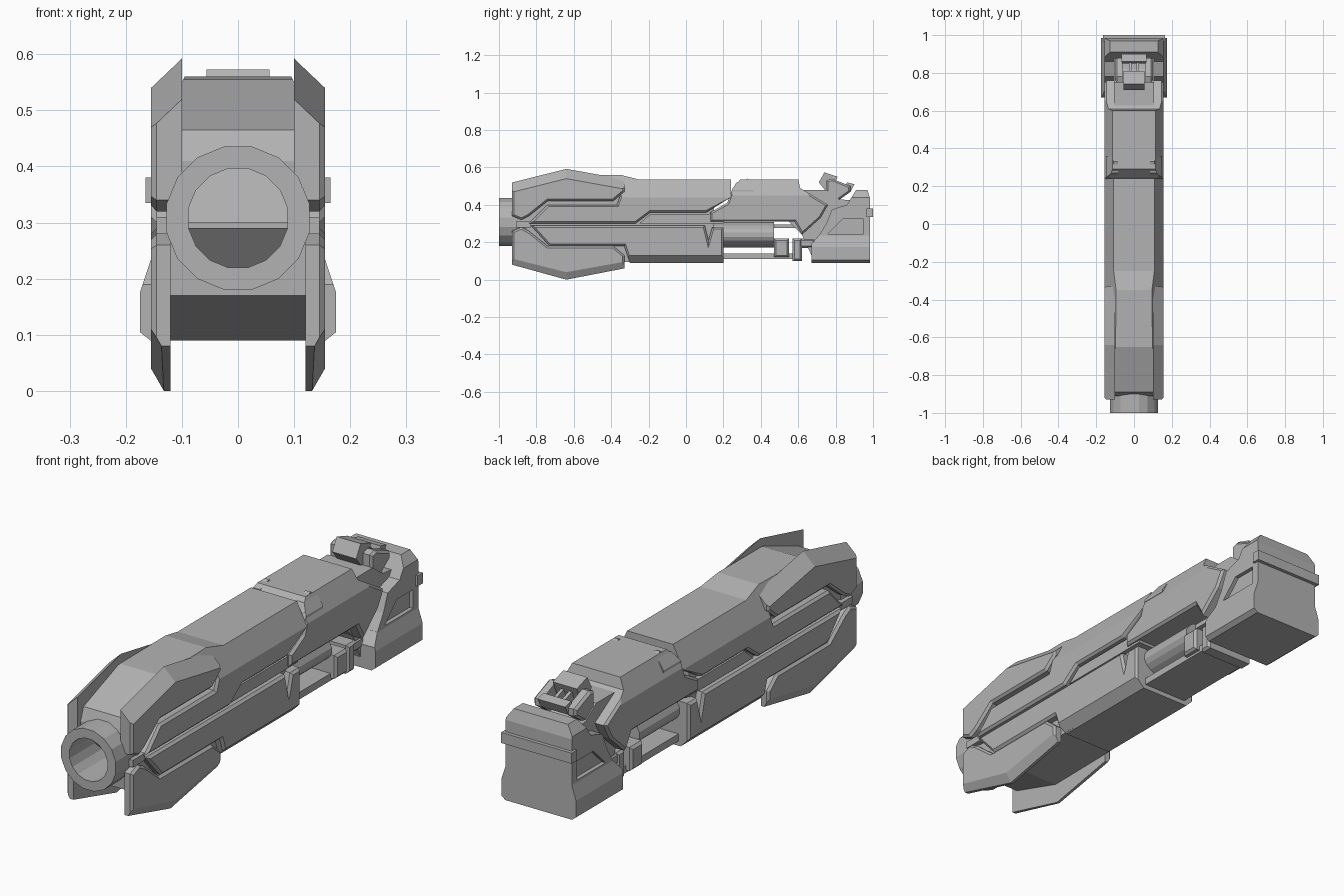
import bpy, bmesh, math
from mathutils import Vector

cube = bpy.data.objects.get("Cube")
if cube:
    bpy.data.objects.remove(cube)

# Shared levels: belly, seam between the shells, deck, and half widths
BELLY, SEAM, DECK = .09, .3, .535
SIDE, FLARE, CORE = .155, .175, .12
BORE_AXIS = .308
RIM = .01

grey = bpy.data.materials.new("matte grey")
grey.use_nodes = True
grey.diffuse_color = (.45, .45, .45, 1)
shader = grey.node_tree.nodes["Principled BSDF"]
shader.inputs["Base Color"].default_value = grey.diffuse_color


def finish(name, bm, mirror=False):
    bmesh.ops.recalc_face_normals(bm, faces=bm.faces)
    mesh = bpy.data.meshes.new(name)
    bm.to_mesh(mesh)
    bm.free()
    obj = bpy.data.objects.new(name, mesh)
    bpy.context.collection.objects.link(obj)
    mesh.materials.append(grey)
    if mirror:
        obj.modifiers.new("Mirror", 'MIRROR')
    return obj


def slice_off(bm, point, normal):
    """Cut away everything beyond a plane and close the cut."""
    geometry = bm.verts[:] + bm.edges[:] + bm.faces[:]
    bmesh.ops.bisect_plane(bm, geom=geometry, plane_co=point,
                           plane_no=Vector(normal).normalized(), clear_outer=True)
    rim = [e for e in bm.edges if e.is_boundary]
    bmesh.ops.holes_fill(bm, edges=rim, sides=0)
    bmesh.ops.recalc_face_normals(bm, faces=bm.faces)


def chamfer_rim(bm, width, both_sides):
    """Chamfer the square edges around the outward side faces."""
    def on_rim(edge):
        if len(edge.link_faces) != 2:
            return False
        a, b = (f.normal for f in edge.link_faces)
        outer = max(a.x, b.x) > .99 or (both_sides and min(a.x, b.x) < -.99)
        return outer and abs(a.dot(b)) < .3
    bmesh.ops.bevel(bm, geom=[e for e in bm.edges if on_rim(e)], offset=width,
                    segments=1, affect='EDGES', clamp_overlap=True)


def prism(name, profile, inner, outer, cuts, rim, mirror):
    """Extrude a side profile (y, z) across the width."""
    bm = bmesh.new()
    face = bm.faces.new([bm.verts.new((inner, y, z)) for y, z in profile])
    extruded = bmesh.ops.extrude_face_region(bm, geom=[face])["geom"]
    moved = [v for v in extruded if isinstance(v, bmesh.types.BMVert)]
    bmesh.ops.translate(bm, vec=(outer - inner, 0, 0), verts=moved)
    bmesh.ops.recalc_face_normals(bm, faces=bm.faces)
    for point, normal in cuts:
        slice_off(bm, point, normal)
    if rim:
        chamfer_rim(bm, rim, not mirror)
    return finish(name, bm, mirror)


def flip_x(cut):
    return [(-x, y, z) for x, y, z in cut]


def body(name, profile, half, cuts=(), rim=0):
    both = list(cuts) + [flip_x(cut) for cut in cuts]
    return prism(name, profile, -half, half, both, rim, False)


def pair(name, profile, inner, outer, cuts=(), rim=0):
    return prism(name, profile, inner, outer, cuts, rim, True)


def rect(front, back, low, high):
    return [(front, low), (back, low), (back, high), (front, high)]


def shoulder(half, z, slope):
    """Plane that leans a side wall inward beyond height z; a negative slope leans it below."""
    return (half, 0, z), (abs(slope), 0, math.copysign(1, slope))


def lathe(name, rings, axis, sides, wide=1, closed=False):
    """Loft rings of (radius, y) about a lengthwise axis."""
    bm = bmesh.new()
    angles = [math.tau * (i + .5) / sides for i in range(sides)]
    loops = [[bm.verts.new((r * wide * math.cos(t), y, axis + r * math.sin(t)))
              for t in angles] for r, y in rings]
    for a, b in zip(loops, loops[1:]):
        for i in range(sides):
            bm.faces.new((a[i - 1], a[i], b[i], b[i - 1]))
    if closed:
        bm.faces.new(loops[0])
    bm.faces.new(loops[-1])
    return finish(name, bm)


def carve(target, cutter):
    modifier = target.modifiers.new("Carve", 'BOOLEAN')
    modifier.operation, modifier.solver = 'DIFFERENCE', 'EXACT'
    modifier.object = cutter
    cutter.hide_render = True
    cutter.hide_set(True)


# Muzzle and front core
lathe("muzzle", [(.13, -.85), (.13, -1), (.09, -1), (.09, -.72)], BORE_AXIS, 16)
core = body("front_core",
            [(-.9, .17), (-.65, BELLY), (.15, .1), (.15, .5), (-.25, DECK),
             (-.35, .56), (-.65, .555), (-.89, .465), (-.91, .41)],
            CORE, cuts=[shoulder(.1, .55, 2)])
bore = lathe("bore_cutter", [(.11, -1.1), (.11, -.7)], BORE_AXIS, 16, closed=True)
carve(core, bore)

# Long upper and lower shells
body("upper_shell",
     [(-.84, SEAM), (-.27, SEAM), (-.19, .36), (.11, .36), (.24, .44), (.24, DECK),
      (-.32, DECK), (-.37, .4), (-.74, .4)],
     SIDE, cuts=[shoulder(SIDE, .44, 2)], rim=RIM)
body("lower_shell",
     [(-.83, .29), (-.73, .18), (-.33, .18), (-.3, BELLY), (.2, BELLY),
      (.2, .28), (.14, .28), (.12, .21), (.1, .29)],
     SIDE, cuts=[shoulder(SIDE, .13, -1)], rim=RIM)
body("side_rail", [(-.25, SEAM), (.2, SEAM), (.24, .41), (.12, .35), (-.19, .35)], .14)

# Armour plates around the muzzle, the lower ones an upside-down copy
plate = [(-.93, .34), (-.88, .32), (-.84, .34), (-.74, .42), (-.39, .42),
         (-.33, .47), (-.33, .54), (-.64, .6), (-.93, .52)]
slopes = (-.25, .18)
ridge = (SIDE, -.64, .54)
pair("upper_front_plate", plate, .1, SIDE,
     cuts=[(ridge, (.95, tilt, 1)) for tilt in slopes], rim=RIM)
keel = (SIDE, -.64, .04)
pair("lower_front_plate", [(y, 2 * SEAM - z) for y, z in plate], CORE, SIDE,
     cuts=[(keel, (1.75, tilt, -1)) for tilt in slopes], rim=RIM)
pair("plate_clip", rect(-.91, -.83, .28, .31), .11, .145)

# Rear housing
body("rear_housing",
     [(.13, .36), (.22, .41), (.25, .49), (.29, DECK), (.6, DECK), (.61, .49),
      (.76, .4), (.72, .33), (.62, .24), (.58, .31), (.13, .31)],
     SIDE, cuts=[shoulder(SIDE, .45, 2)], rim=RIM)
pair("top_lug", [(.24, .47), (.36, .47), (.36, .52), (.33, .54), (.27, .52)],
     .085, .147, cuts=[shoulder(.147, .48, 1.5)])
body("rear_core",
     [(.55, .31), (.62, .24), (.68, .11), (.92, .11), (.92, .42),
      (.82, .43), (.75, .48), (.6, .48)], .105)

# Under-body cylinder, tray and brackets
lathe("feed_cylinder", [(.07, .15), (.07, .47)], .24, 20, wide=1.6, closed=True)
body("under_tray", rect(.18, .6, .11, .14), .105)
body("front_bracket", rect(.47, .55, .12, .22), .13, rim=RIM)
body("rear_bracket", rect(.57, .62, .1, .22), .115, rim=RIM)
body("bracket_arm", rect(.6, .69, .17, .22), .11, rim=RIM)
body("link_rod", rect(.46, .6, .275, .295), .06)

# Stock with a flared foot, side windows and a rear band
body("lower_stock",
     [(.67, BELLY), (.985, BELLY), (.985, .236), (.71, .236), (.67, .19)],
     FLARE, cuts=[shoulder(FLARE, FLARE, 3), shoulder(FLARE, .105, -.8)])
stock = body("upper_stock",
             [(.71, .235), (.985, .235), (.985, .43), (.97, .48), (.91, .48),
              (.86, .4), (.78, .375), (.75, SEAM)],
             SIDE, cuts=[shoulder(SIDE, .44, 1.4)])
window = pair("window_cutter", [(.76, .245), (.95, .245), (.95, .325), (.84, .325)], .138, .2)
carve(stock, window)
body("stock_band", rect(.965, 1, .335, .38), .165)

# Tilted rear sight
body("sight_front", [(.71, .52), (.74, .573), (.81, .55), (.78, .48), (.75, .47)], .056)
pair("sight_rail", [(.75, .46), (.75, .53), (.78, .54), (.88, .5), (.88, .47), (.81, .42)],
     .06, .1, rim=RIM)
body("sight_rear_bar", [(.85, .48), (.86, .52), (.9, .51), (.88, .47)], .065)
pair("sight_rib", [(.77, .48), (.79, .53), (.87, .5), (.86, .47)], .012, .026)
